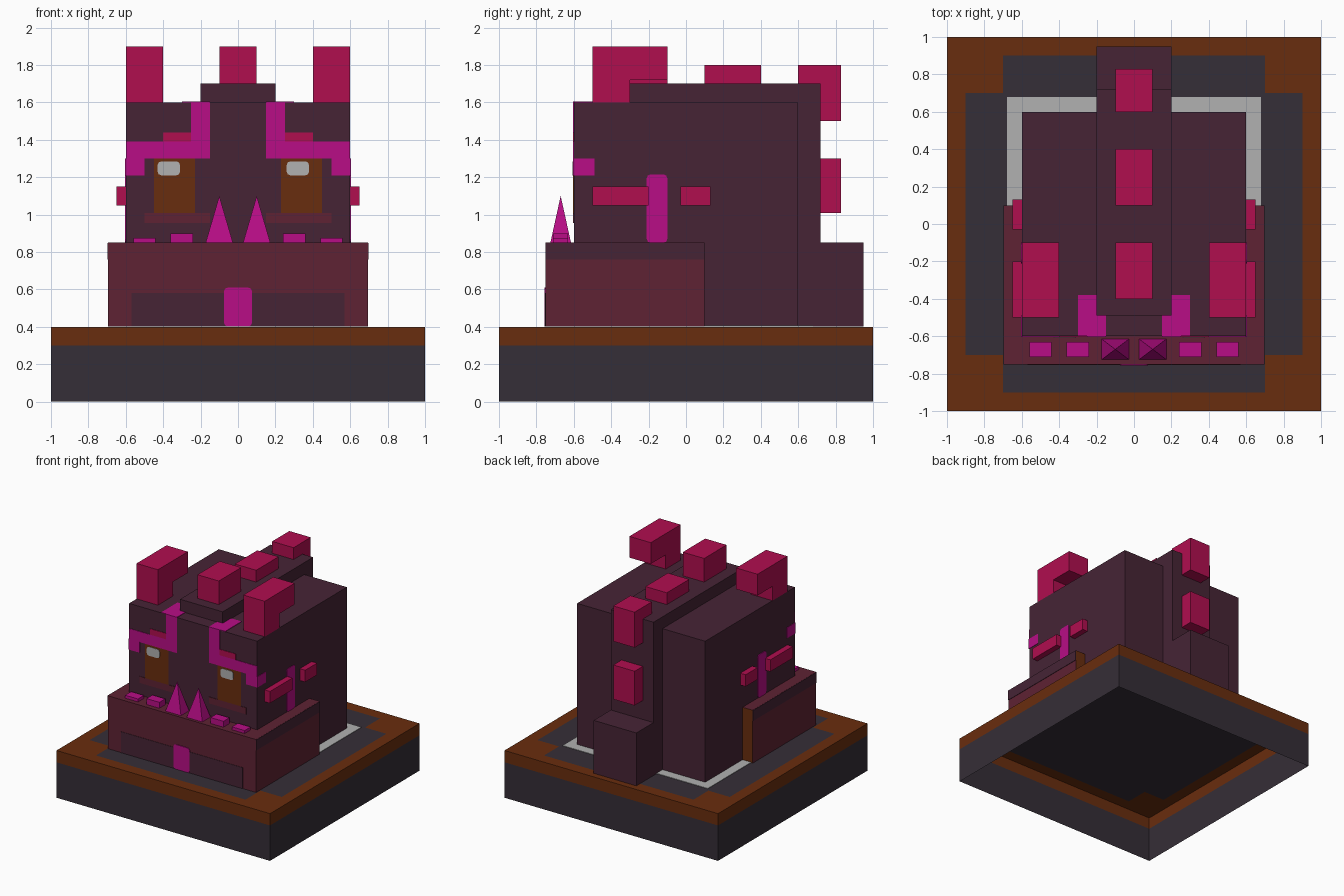
import bpy, bmesh
from mathutils import Vector

if "Cube" in bpy.data.objects:
    bpy.data.objects.remove(bpy.data.objects["Cube"])


def material(name, r, g, b):
    lin = [((c / 255 + 0.055) / 1.055) ** 2.4 for c in (r, g, b)]
    m = bpy.data.materials.new(name)
    m.use_nodes = True
    m.diffuse_color = (*lin, 1)
    m.node_tree.nodes["Principled BSDF"].inputs["Base Color"].default_value = (*lin, 1)
    return m


PLUM = material("plum", 70, 36, 53)
MAROON = material("maroon", 94, 34, 51)
CRIMSON = material("crimson", 176, 14, 79)
MAGENTA = material("magenta", 184, 13, 134)
SLATE = material("slate", 53, 46, 55)
BROWN = material("brown", 105, 45, 14)
PALE = material("pale grey", 177, 177, 177)


def finish(name, bm, *mats):
    bmesh.ops.recalc_face_normals(bm, faces=bm.faces)
    mesh = bpy.data.meshes.new(name)
    bm.to_mesh(mesh)
    bm.free()
    ob = bpy.data.objects.new(name, mesh)
    for m in mats:
        mesh.materials.append(m)
    bpy.context.collection.objects.link(ob)
    return ob


def box(name, mat, x, y, z, round_axis=None, radius=0.02):
    """Box from (min, max) pairs; optionally rounds the edges along one axis."""
    bm = bmesh.new()
    bmesh.ops.create_cube(bm, size=1)
    for v in bm.verts:
        v.co = Vector([r[0] if c < 0 else r[1] for c, r in zip(v.co, (x, y, z))])
    if round_axis is not None:
        edges = [e for e in bm.edges
                 if abs((e.verts[0].co - e.verts[1].co).normalized()[round_axis]) > 0.9]
        bmesh.ops.bevel(bm, geom=edges, offset=radius, segments=2, affect='EDGES', profile=0.5)
    return finish(name, bm, mat)


def flip(r, side):
    return r if side > 0 else (-r[1], -r[0])


def pair(name, mat, x, y, z, **kw):
    """Same box on the left (+x) and the right (-x)."""
    for side, label in ((1, "left"), (-1, "right")):
        box(f"{label}_{name}", mat, flip(x, side), y, z, **kw)


# Plinth: hollow below, banded walls, slate cross set in a brown border
bm = bmesh.new()
cuts = (-1, -0.9, -0.7, 0.7, 0.9, 1)
for x0, x1 in zip(cuts, cuts[1:]):
    for y0, y1 in zip(cuts, cuts[1:]):
        f = bm.faces.new([bm.verts.new((x, y, 0.4))
                          for x, y in ((x0, y0), (x1, y0), (x1, y1), (x0, y1))])
        cx, cy = sorted((abs(x0 + x1) / 2, abs(y0 + y1) / 2))
        f.material_index = 0 if cy < 0.9 and cx < 0.7 else 1
corners = ((-1, -1), (1, -1), (1, 1), (-1, 1))
for i, a in enumerate(corners):
    b = corners[(i + 1) % 4]
    for index, (z0, z1) in enumerate(((0, 0.3), (0.3, 0.4))):
        f = bm.faces.new([bm.verts.new((*p, z)) for p, z in
                          ((a, z0), (b, z0), (b, z1), (a, z1))])
        f.material_index = index
bmesh.ops.remove_doubles(bm, verts=bm.verts, dist=0.0001)
finish("plinth", bm, SLATE, BROWN)

FLOOR = 0.402
box("floor_border", PALE, (-0.68, 0.68), (-0.68, 0.68), (FLOOR, 0.406))

# Main body, spine and tail
box("body", PLUM, (-0.6, 0.6), (-0.6, 0.6), (FLOOR, 1.6))
box("roof_spine", PLUM, (-0.2, 0.2), (-0.49, 0.72), (1.6, 1.7))
box("back_spine", PLUM, (-0.2, 0.2), (0.6, 0.72), (FLOOR, 1.6))
box("tail", PLUM, (-0.2, 0.2), (0.72, 0.95), (FLOOR, 0.85))

# Lower jaw, with brown rear ends
jaw = box("jaw", MAROON, (-0.695, 0.695), (-0.75, 0.1), (FLOOR, 0.85))
jaw.data.materials.append(BROWN)
for p in jaw.data.polygons:
    if p.normal.y > 0.9:
        p.material_index = 1
pair("jaw_band", PLUM, (0.69, 0.699), (-0.75, 0.1), (0.76, 0.849))
box("jaw_panel", PLUM, (-0.57, 0.57), (-0.753, -0.748), (FLOOR, 0.58), round_axis=None)
box("tongue", MAGENTA, (-0.075, 0.075), (-0.756, -0.748), (FLOOR, 0.61), round_axis=1)

# Side horns: an upright with an overhang behind it
for side, label in ((1, "left"), (-1, "right")):
    outline = ((-0.5, 1.6), (-0.3, 1.6), (-0.3, 1.72), (-0.1, 1.72), (-0.1, 1.9), (-0.5, 1.9))
    bm = bmesh.new()
    face = bm.faces.new([bm.verts.new((side * 0.4, y, z)) for y, z in outline])
    new = bmesh.ops.extrude_face_region(bm, geom=[face])["geom"]
    bmesh.ops.translate(bm, vec=(side * 0.2, 0, 0),
                        verts=[g for g in new if isinstance(g, bmesh.types.BMVert)])
    finish(f"{label}_horn", bm, CRIMSON)

# Blocks along the spine
for name, y, z in (("front_horn", (-0.4, -0.1), (1.7, 1.9)),
                   ("roof_block", (0.1, 0.4), (1.7, 1.8)),
                   ("rear_block", (0.6, 0.83), (1.5, 1.8)),
                   ("back_block", (0.7, 0.83), (1.01, 1.3))):
    box(name, CRIMSON, (-0.1, 0.1), y, z)

# Side trim
pair("front_side_bar", CRIMSON, (0.59, 0.65), (-0.5, -0.2), (1.05, 1.15))
pair("rear_side_bar", CRIMSON, (0.59, 0.65), (-0.03, 0.13), (1.05, 1.15))
pair("side_stripe", MAGENTA, (0.595, 0.605), (-0.21, -0.1), (0.85, 1.215), round_axis=0)

# Face markings
SKIN = (-0.604, -0.598)
pair("brow_upright", MAGENTA, (0.15, 0.25), SKIN, (1.39, 1.604))
pair("brow_bar", MAGENTA, (0.15, 0.6), SKIN, (1.3, 1.39))
pair("brow_end", MAGENTA, (0.5, 0.604), SKIN, (1.21, 1.3))
pair("brow_wrap", MAGENTA, (0.598, 0.604), (-0.6, -0.49), (1.21, 1.3))
pair("brow_roof", MAGENTA, (0.15, 0.3), (-0.6, -0.38), (1.598, 1.604))
pair("eyelid", CRIMSON, (0.25, 0.4), SKIN, (1.39, 1.44))
pair("eye", BROWN, (0.23, 0.45), SKIN, (1.01, 1.3))
pair("cheek", MAROON, (0.15, 0.5), SKIN, (0.955, 1.01))
for label, x in (("left", 0.26), ("right", -0.43)):
    box(f"{label}_eye_glint", PALE, (x, x + 0.12), (-0.607, -0.6), (1.21, 1.285), round_axis=1)

# Teeth on the jaw ledge
pair("inner_tooth", MAGENTA, (0.24, 0.36), (-0.71, -0.63), (0.85, 0.9))
pair("outer_tooth", MAGENTA, (0.44, 0.56), (-0.71, -0.63), (0.85, 0.875))
for side, label in ((1, "left"), (-1, "right")):
    bm = bmesh.new()
    base = [bm.verts.new((side * 0.1 + 0.073 * sx, -0.67 + 0.055 * sy, 0.85))
            for sx, sy in corners]
    tip = bm.verts.new((side * 0.1, -0.67, 1.1))
    bm.faces.new(base)
    for i in range(4):
        bm.faces.new((base[i], base[(i + 1) % 4], tip))
    finish(f"{label}_fang", bm, MAGENTA)
